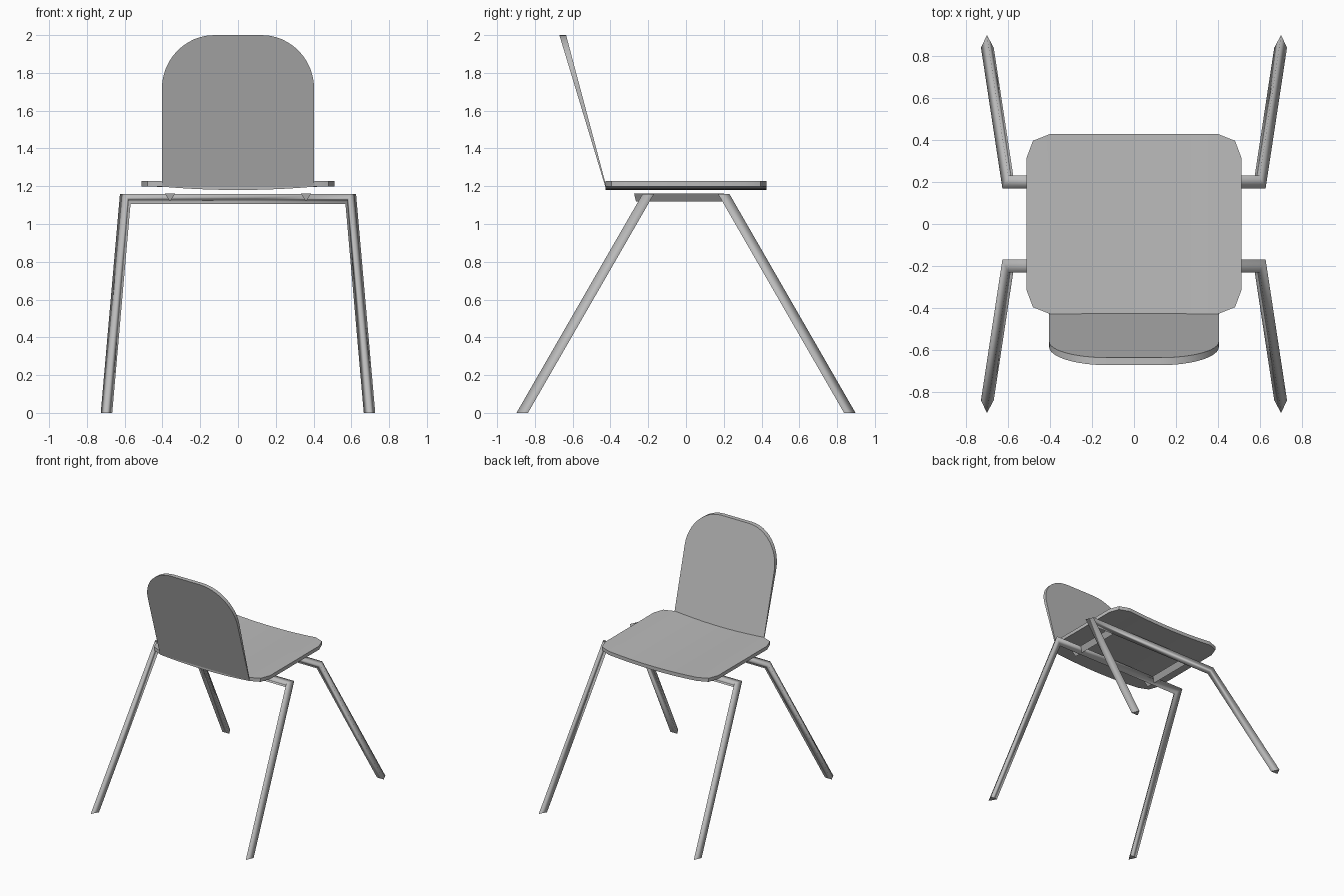
import bpy, bmesh
from math import sin, cos, pi, radians
from mathutils import Vector
from mathutils.geometry import intersect_line_plane

cube = bpy.data.objects.get("Cube")
if cube:
    bpy.data.objects.remove(cube)

grey = bpy.data.materials.new("mid_grey")
grey.use_nodes = True
colour = (0.5, 0.5, 0.5, 1)
grey.diffuse_color = colour
grey.node_tree.nodes["Principled BSDF"].inputs["Base Color"].default_value = colour


def finish(bm, name, angle=None):
    """Turn a bmesh into a grey object, optionally smoothed by angle."""
    bmesh.ops.recalc_face_normals(bm, faces=bm.faces)
    mesh = bpy.data.meshes.new(name)
    bm.to_mesh(mesh)
    bm.free()
    mesh.materials.append(grey)
    obj = bpy.data.objects.new(name, mesh)
    bpy.context.collection.objects.link(obj)
    if angle:
        bpy.ops.object.select_all(action='DESELECT')
        obj.select_set(True)
        bpy.context.view_layer.objects.active = obj
        bpy.ops.object.shade_smooth_by_angle(angle=radians(angle))
    return obj


def loft(name, rings, smooth, angle=None):
    """Bridge equal rings of points and cap both ends."""
    bm = bmesh.new()
    loops = [[bm.verts.new(p) for p in ring] for ring in rings]
    n = len(loops[0])
    for a, b in zip(loops, loops[1:]):
        for i in range(n):
            j = (i + 1) % n
            bm.faces.new((a[i], a[j], b[j], b[i])).smooth = smooth
    bm.faces.new(loops[0])
    bm.faces.new(loops[-1])
    return finish(bm, name, angle)


def dish(x):
    """Underside height of the seat, dipping towards the middle."""
    return 1.18 + 0.019 * min(1, abs(x) / 0.42) ** 2


# Seat: clipped-corner outline, sliced into strips and dished
corner = [(0.51, 0.315), (0.48, 0.395), (0.4, 0.427)]
outline = corner + [(-x, y) for x, y in reversed(corner)]
outline += [(-x, -y) for x, y in outline]
bm = bmesh.new()
bm.faces.new([bm.verts.new((x, y, 0)) for x, y in outline])
for i in range(-5, 6):
    bmesh.ops.bisect_plane(bm, geom=bm.verts[:] + bm.edges[:] + bm.faces[:],
                           plane_co=(i * 0.078, 0, 0), plane_no=(1, 0, 0))
for v in bm.verts:
    v.co.z = dish(v.co.x)
top = bmesh.ops.extrude_face_region(bm, geom=bm.faces[:])["geom"]
bmesh.ops.translate(bm, vec=(0, 0, 0.029),
                    verts=[g for g in top if isinstance(g, bmesh.types.BMVert)])
finish(bm, "seat", 30)

# Backrest: round-topped panel leaning back, thickening upwards
half, flat, shoulder = 0.403, 0.125, 1.715
arc = [(flat + (half - flat) * cos(t), shoulder + 0.285 * sin(t))
       for t in (i * pi / 24 for i in range(13))]
panel = arc + [(-x, z) for x, z in reversed(arc)]
panel += [(half * i / 5, dish(half * i / 5) + 0.006) for i in range(-5, 6)]
back = [(x, -0.428 - 0.303 * (z - 1.2), z) for x, z in panel]
front = [(x, -0.422 - 0.266 * (z - 1.2), z) for x, z in panel]
loft("backrest", [back, front], True, 30)

# Leg frames: mitred three-sided tube, one leaning U at each end
radius = 0.035
for s, name in ((-1, "front_leg_frame"), (1, "rear_leg_frame")):
    normal = Vector((0, s * cos(pi / 6), sin(pi / 6)))
    across = Vector((0, -s * sin(pi / 6), cos(pi / 6)))
    section = [radius * (normal * cos(t) + across * sin(t))
               for t in (0, 2 * pi / 3, 4 * pi / 3)]
    knees, feet = {}, {}
    for side in (-1, 1):
        knee = Vector((side * 0.597, s * 0.2, 1.141))
        foot = Vector((side * 0.697, s * 0.857, 0))
        leg = (foot - knee).normalized()
        bar = Vector((side, 0, 0))
        mitre = bar + leg
        knees[side] = [intersect_line_plane(knee + o, knee + o + bar, knee, mitre)
                       for o in section]
        feet[side] = [intersect_line_plane(k, k + leg, foot, Vector((0, 0, 1)))
                      for k in knees[side]]
    loft(name, [feet[-1], knees[-1], knees[1], feet[1]], True)

# Under-seat rails joining the two frames
for x, name in ((0.36, "left_rail"), (-0.36, "right_rail")):
    rings = [[(x - 0.029, y, 1.162), (x + 0.029, y, 1.162), (x, y + 0.01, 1.12)]
             for y in (-0.275, 0.2)]
    loft(name, rings, False)
